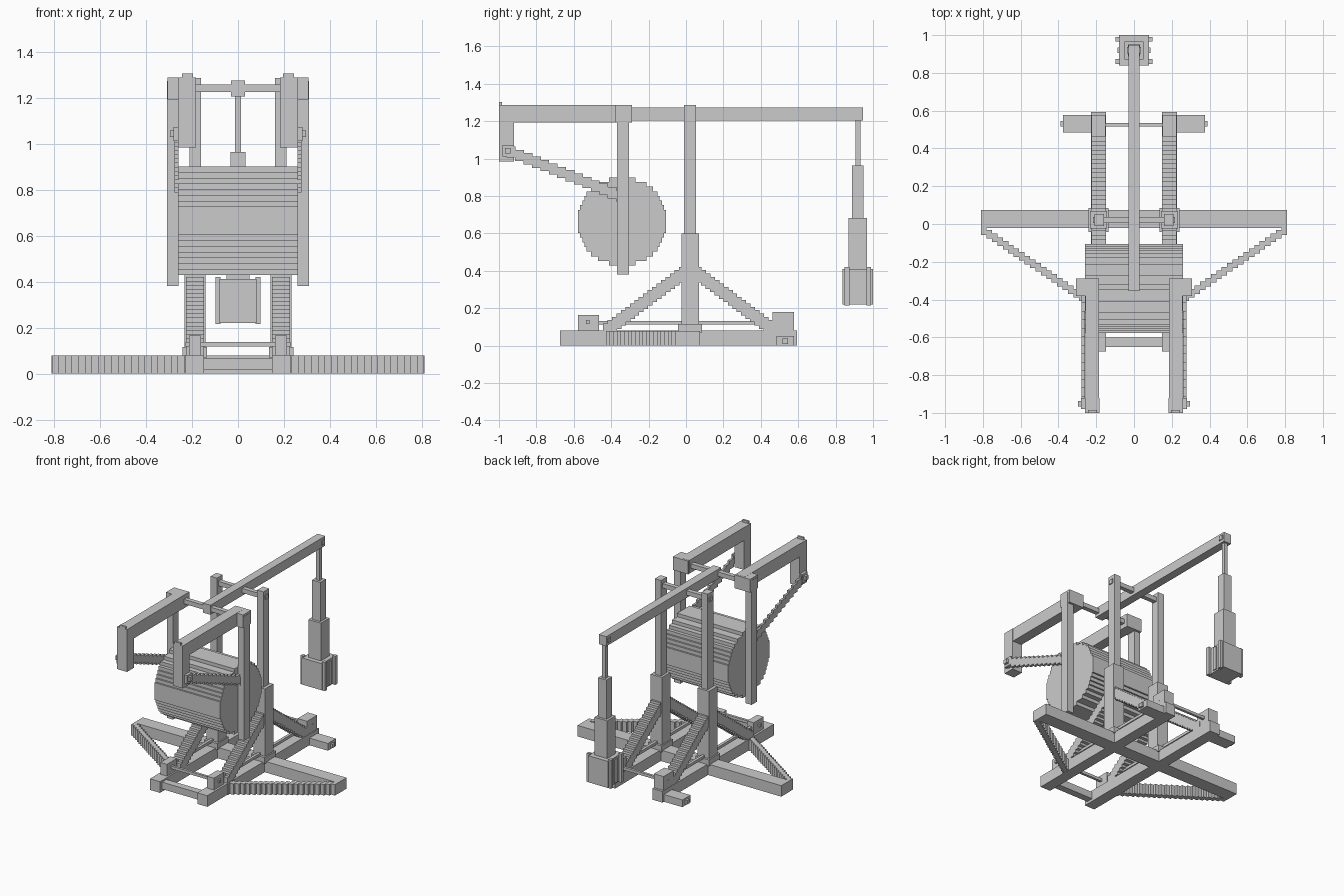
import bpy, bmesh, math
from mathutils import Matrix, Vector

if "Cube" in bpy.data.objects:
    bpy.data.objects.remove(bpy.data.objects["Cube"])


def boxes(name, spans):
    """One object made of axis-aligned boxes, each (x0, x1, y0, y1, z0, z1)."""
    bm = bmesh.new()
    for x0, x1, y0, y1, z0, z1 in spans:
        mid = Vector(((x0 + x1) / 2, (y0 + y1) / 2, (z0 + z1) / 2))
        size = (abs(x1 - x0), y1 - y0, z1 - z0, 1)
        bmesh.ops.create_cube(bm, size=1, matrix=Matrix.Translation(mid) @ Matrix.Diagonal(size))
    me = bpy.data.meshes.new(name)
    bm.to_mesh(me)
    bm.free()
    ob = bpy.data.objects.new(name, me)
    bpy.context.collection.objects.link(ob)
    return ob


def pair(name, *spans):
    """The same boxes on the right and mirrored on the left."""
    for s, side in ((1, "right"), (-1, "left")):
        boxes(f"{side}_{name}", [(s * b[0], s * b[1], *b[2:]) for b in spans])


def steps(start, end, size, n):
    """Stair-stepped diagonal: n boxes of one size between two centres."""
    a, b, h = Vector(start), Vector(end), Vector(size) / 2
    out = []
    for i in range(n):
        c = a.lerp(b, i / (n - 1))
        out.append((c.x - h.x, c.x + h.x, c.y - h.y, c.y + h.y, c.z - h.z, c.z + h.z))
    return out


# Base frame
pair("base_rail", (0.148, 0.228, -0.674, 0.594, 0, 0.08))
boxes("base_cross_beam", [(-0.81, 0.81, -0.022, 0.075, 0, 0.079)])
boxes("front_spreader", [(-0.16, 0.16, -0.65, -0.60, 0.018, 0.068)])
pair("outrigger_brace", *steps((0.795, -0.035, 0.04), (0.22, -0.425, 0.04), (0.029, 0.045, 0.078), 21))
pair("rear_foot", (0.22, 0.375, 0.485, 0.577, 0, 0.052), (0.37, 0.39, 0.515, 0.545, 0.01, 0.038))

# Blocks and thin rods on the rails
pair("front_rail_block", (0.16, 0.213, -0.578, -0.465, 0.078, 0.165))
pair("rear_rail_block", (0.15, 0.226, 0.462, 0.577, 0.078, 0.18))
pair("rail_rod", (0.178, 0.198, -0.47, 0.47, 0.112, 0.132))
for name, y in (("front_cross_rod", -0.525), ("rear_cross_rod", 0.525)):
    boxes(name, [(-0.228, 0.228, y - 0.009, y + 0.009, 0.117, 0.137)])

# Uprights with stepped braces
pair("post_plinth", (0.134, 0.242, -0.043, 0.086, 0.07, 0.116))
pair("lower_post", (0.142, 0.232, -0.025, 0.07, 0.05, 0.60))
pair("upper_post", (0.16, 0.21, -0.01, 0.054, 0.59, 1.286))
pair("front_brace", *steps((0.187, -0.025, 0.38), (0.187, -0.43, 0.078), (0.078, 0.0265, 0.082), 18))
pair("rear_brace", *steps((0.187, 0.07, 0.38), (0.187, 0.475, 0.078), (0.078, 0.0265, 0.082), 18))

# Throwing arm and its axles
boxes("throwing_arm", [(-0.03, 0.03, -0.355, 0.947, 1.205, 1.274)])
boxes("main_axle", [(-0.216, 0.216, 0.005, 0.037, 1.225, 1.257)])
boxes("frame_axle", [(-0.2, 0.2, -0.35, -0.318, 1.225, 1.257)])
boxes("arm_tip_pin", [(-0.036, 0.036, 0.903, 0.936, 1.225, 1.257)])

# Hanging sling and its load
boxes("sling_rope", [(-0.014, 0.014, 0.906, 0.933, 0.95, 1.21)])
boxes("sling_upper", [(-0.033, 0.033, 0.888, 0.95, 0.67, 0.964)])
boxes("sling_lower", [(-0.05, 0.05, 0.87, 0.967, 0.41, 0.682)])
boxes("sling_load", [(-0.08, 0.08, 0.838, 1.0, 0.22, 0.411)])
pair("load_rib",
     (0.075, 0.097, 0.847, 0.873, 0.215, 0.42),
     (0.075, 0.088, 0.905, 0.935, 0.23, 0.40),
     (0.075, 0.097, 0.965, 0.99, 0.215, 0.42))

# Counterweight drum: stepped circle swept across x
R, N, CY, CZ = 0.236, 19, -0.342, 0.664
row = 2 * R / N
right = []
for i in range(N):
    z0 = -R + i * row
    w = math.sqrt(R * R - (z0 + row / 2) ** 2)
    w = round(w / 0.0118) * 0.0118
    right += [(w, z0), (w, z0 + row)]
outline = right + [(-w, z) for w, z in reversed(right)]
bm = bmesh.new()
verts = [bm.verts.new((-0.26, CY + y, CZ + z)) for y, z in outline]
face = bm.faces.new(verts)
swept = bmesh.ops.extrude_face_region(bm, geom=[face])["geom"]
bmesh.ops.translate(bm, vec=(0.52, 0, 0), verts=[v for v in swept if isinstance(v, bmesh.types.BMVert)])
bmesh.ops.remove_doubles(bm, verts=bm.verts, dist=1e-5)
bmesh.ops.recalc_face_normals(bm, faces=bm.faces)
me = bpy.data.meshes.new("counterweight_drum")
bm.to_mesh(me)
bm.free()
bpy.context.collection.objects.link(bpy.data.objects.new("counterweight_drum", me))

# Counterweight frame around the drum
pair("drum_hanger", (0.259, 0.308, -0.369, -0.305, 0.38, 1.273))
pair("hanger_cap", (0.185, 0.306, -0.38, -0.289, 1.192, 1.287))
pair("frame_beam", (0.184, 0.258, -0.99, -0.30, 1.194, 1.288))
pair("frame_drop_leg", (0.182, 0.26, -1.0, -0.92, 0.984, 1.288), (0.195, 0.243, -1.0, -0.985, 1.28, 1.304))
pair("drum_strut", *steps((0.268, -0.935, 1.035), (0.268, -0.35, 0.8), (0.018, 0.047, 0.06), 14))
pair("strut_pivot", (0.25, 0.28, -0.98, -0.92, 1.012, 1.073), (0.27, 0.296, -0.967, -0.937, 1.028, 1.058))
